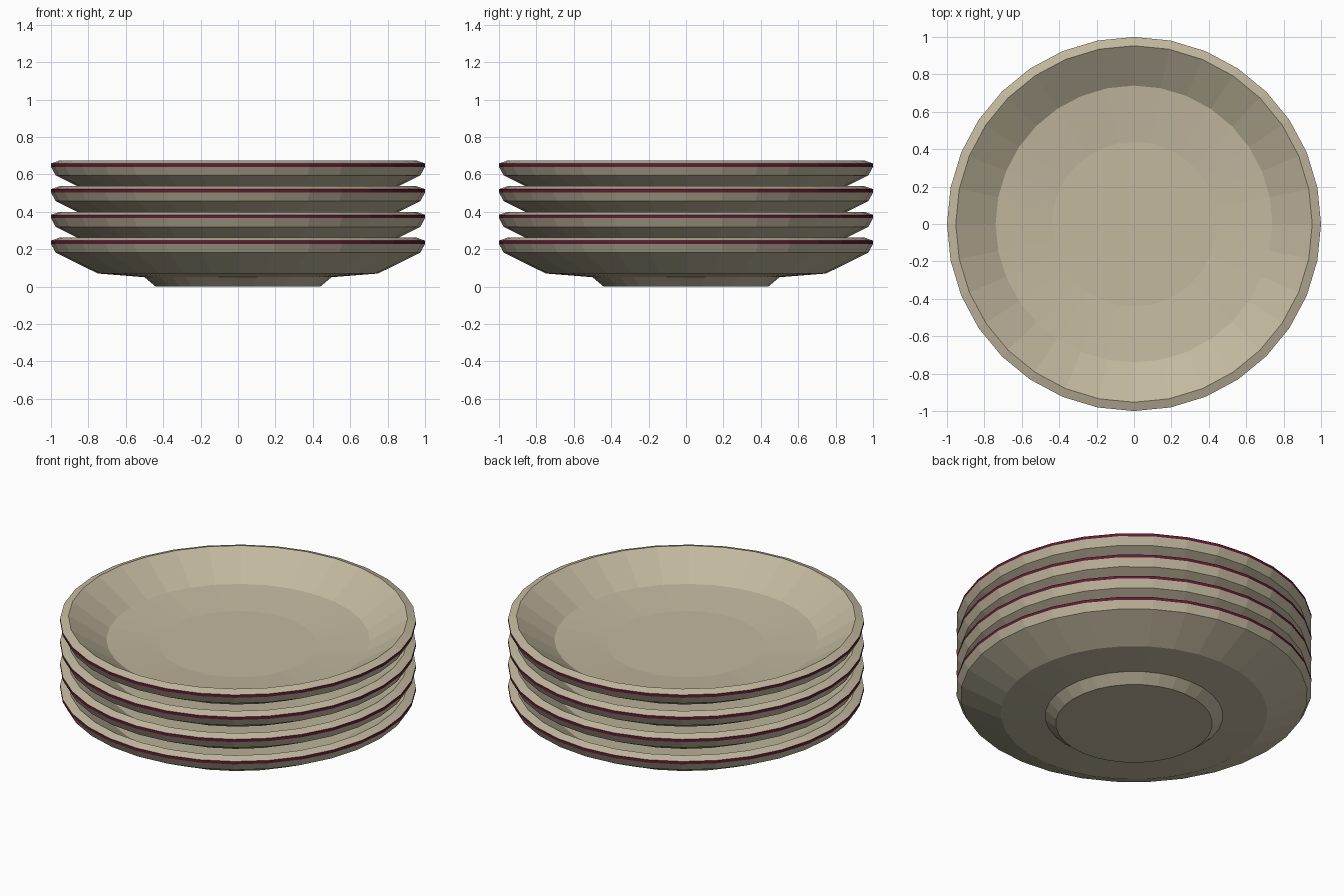
import bpy, bmesh, math

cube = bpy.data.objects.get("Cube")
if cube:
    bpy.data.objects.remove(cube, do_unlink=True)


def make_material(name, rgb):
    mat = bpy.data.materials.new(name)
    mat.use_nodes = True
    color = (*rgb, 1.0)
    mat.diffuse_color = color
    mat.node_tree.nodes["Principled BSDF"].inputs["Base Color"].default_value = color
    return mat


glaze = make_material("cream glaze", (0.54, 0.48, 0.345))
trim = make_material("burgundy trim", (0.115, 0.011, 0.034))

SIDES = 32
PLATES = 4
PITCH = 0.1375

# Plate section (radius, height): foot, underside, rim band, lip, bowl, floor
PROFILE = [
    (0.44, 0.0), (0.50, 0.05), (0.75, 0.07), (0.975, 0.182),
    (1.0, 0.228), (1.0, 0.246), (0.953, 0.262),
    (0.74, 0.123), (0.44, 0.095),
]
BAND = 4  # profile segment that carries the painted trim


def build_plate_mesh():
    bm = bmesh.new()
    rings = []
    for radius, height in PROFILE:
        ring = []
        for i in range(SIDES):
            a = math.tau * i / SIDES
            ring.append(bm.verts.new((radius * math.cos(a), radius * math.sin(a), height)))
        rings.append(ring)
    for s, (low, high) in enumerate(zip(rings, rings[1:])):
        for i in range(SIDES):
            j = (i + 1) % SIDES
            face = bm.faces.new((low[i], low[j], high[j], high[i]))
            face.material_index = 1 if s == BAND else 0
    # Foot base and central floor disc
    bm.faces.new(rings[0][::-1])
    bm.faces.new(rings[-1])
    bmesh.ops.recalc_face_normals(bm, faces=bm.faces[:])
    mesh = bpy.data.meshes.new("plate")
    bm.to_mesh(mesh)
    bm.free()
    mesh.materials.append(glaze)
    mesh.materials.append(trim)
    return mesh


# Stack of identical plates
plate_mesh = build_plate_mesh()
for n in range(PLATES):
    plate = bpy.data.objects.new(f"plate_{n + 1}", plate_mesh)
    plate.location.z = n * PITCH
    bpy.context.collection.objects.link(plate)
